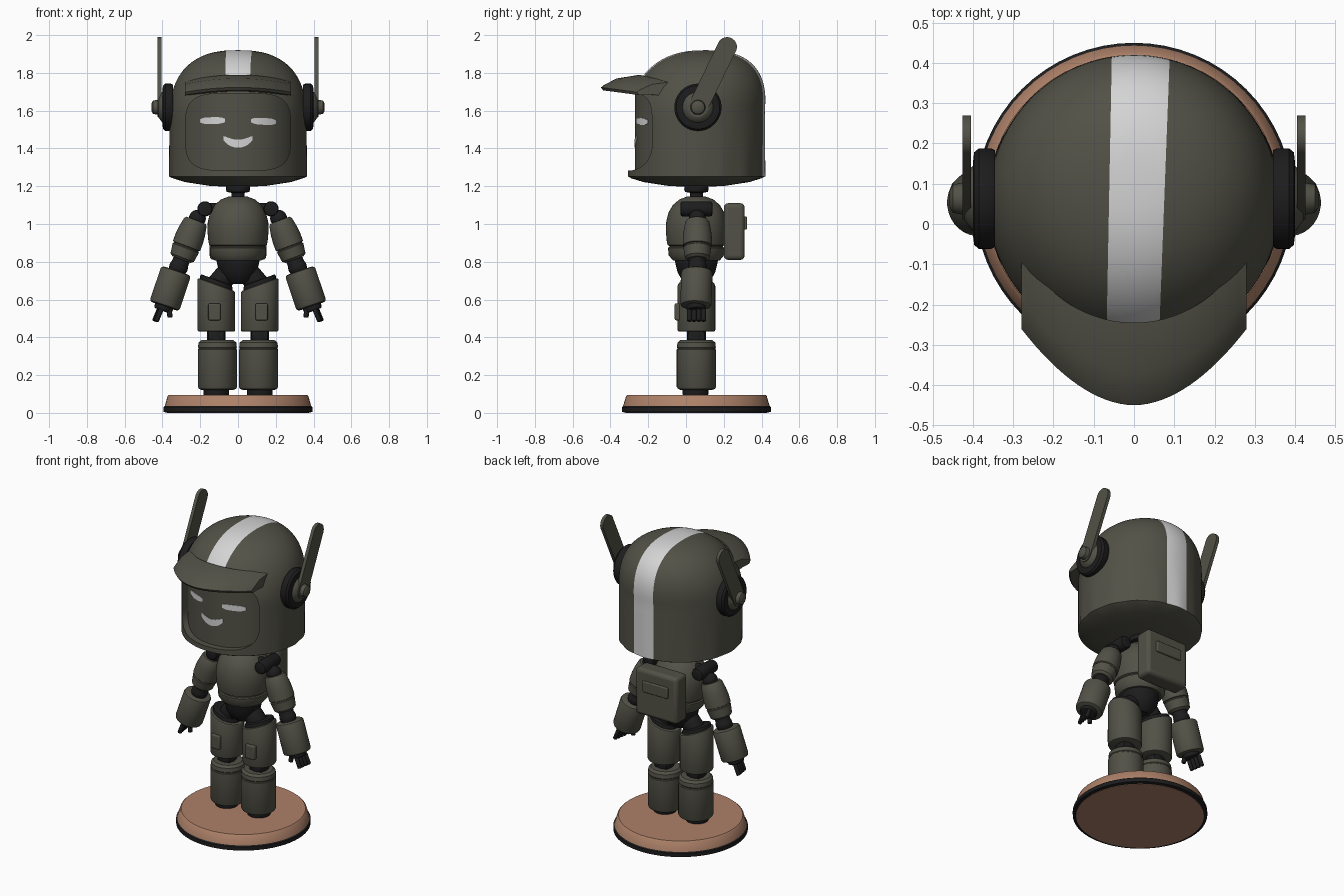
import bpy, bmesh, math
from mathutils import Vector

cube = bpy.data.objects.get("Cube")
if cube:
    bpy.data.objects.remove(cube, do_unlink=True)


def material(name, rgb):
    m = bpy.data.materials.new(name)
    m.use_nodes = True
    m.diffuse_color = (*rgb, 1)
    m.node_tree.nodes["Principled BSDF"].inputs["Base Color"].default_value = (*rgb, 1)
    return m


olive = material("olive", (0.085, 0.083, 0.063))
black = material("black", (0.012, 0.012, 0.013))
white = material("pale grey", (0.66, 0.66, 0.66))
tan = material("tan", (0.42, 0.22, 0.14))
CY = 0.055  # depth of the figure's axis


def activate(ob):
    bpy.ops.object.select_all(action="DESELECT")
    ob.select_set(True)
    bpy.context.view_layer.objects.active = ob


def loft(name, rings, mat, loop=True, angle=35):
    """Skin a list of point rings; closed rings get end caps."""
    bm = bmesh.new()
    vs = [[bm.verts.new(p) for p in ring] for ring in rings]
    n = len(vs[0])
    for a, b in zip(vs, vs[1:]):
        for i in range(n if loop else n - 1):
            j = (i + 1) % n
            bm.faces.new((a[i], a[j], b[j], b[i]))
    if loop:
        bm.faces.new(vs[0])
        bm.faces.new(vs[-1])
        bmesh.ops.recalc_face_normals(bm, faces=bm.faces)
    me = bpy.data.meshes.new(name)
    bm.to_mesh(me)
    bm.free()
    me.materials.append(mat)
    ob = bpy.data.objects.new(name, me)
    bpy.context.collection.objects.link(ob)
    activate(ob)
    bpy.ops.object.shade_smooth_by_angle(angle=math.radians(angle))
    return ob


def lathe(name, profile, mat, at=(0, CY, 0), axis=(0, 0, 1), seg=32):
    """Turn (radius, height) points about an axis."""
    q = Vector(axis).to_track_quat("Z", "Y")
    rings = [[Vector(at) + q @ Vector((r * math.cos(math.tau * i / seg),
                                       r * math.sin(math.tau * i / seg), h))
              for i in range(seg)] for r, h in profile]
    return loft(name, rings, mat)


def rod(name, a, b, r, mat, bev=0.012, seg=24):
    """Bevelled cylinder between two points."""
    d = Vector(b) - Vector(a)
    L = d.length
    prof = [(r - bev, 0), (r - bev * .3, bev * .3), (r, bev), (r, L - bev),
            (r - bev * .3, L - bev * .3), (r - bev, L)]
    return lathe(name, prof, mat, a, d, seg)


def ball(name, at, r, mat):
    prof = [(max(r * math.cos(t * math.pi / 12), .001), r * math.sin(t * math.pi / 12))
            for t in range(-6, 7)]
    return lathe(name, prof, mat, at, seg=20)


def box(name, at, size, mat, bevel):
    x, y, z = [s / 2 for s in size]
    rings = [[Vector(at) + Vector(p) for p in
              ((-x, -y, k), (x, -y, k), (x, y, k), (-x, y, k))] for k in (-z, z)]
    ob = loft(name, rings, mat)
    mod = ob.modifiers.new("rounding", "BEVEL")
    mod.width, mod.segments = bevel, 3
    return ob


# Display base
lathe("base_rim", [(.38, 0.002), (.395, .006), (.395, .03), (.388, .036)], black, seg=64)
lathe("base_plinth", [(.375, 0), (.375, .03), (.388, .036), (.372, .09), (.365, .096)], tan, seg=64)

# Helmet shell with a domed top and a softly pleated skirt
profile = [(.01, 1.195), (.15, 1.202), (.28, 1.222), (.345, 1.242), (.363, 1.252)]
profile += [(.363, 1.28 + .03 * i) for i in range(9)]
for i in range(25):
    a = math.radians(89.5 * i / 24)
    profile.append((.363 * math.cos(a) ** .8, 1.55 + .37 * math.sin(a) ** .8))
helmet = lathe("helmet", profile, olive, seg=112)
for v in helmet.data.vertices:
    t = min(max((v.co.z - 1.6) / .32, 0), 1)
    skirt = max(0, 1.55 - v.co.z) / .3
    if v.co.z > 1.251 and v.co.y > -.1:
        k = 1 + .006 * skirt * math.cos(16 * math.atan2(v.co.y - CY, v.co.x))
        v.co.x *= k
        v.co.y = CY + (v.co.y - CY) * k
    v.co.y += .05 * t

# Face opening cut from the front of the helmet
outline = []
for i in range(64):
    c, s = math.cos(math.tau * i / 64), math.sin(math.tau * i / 64)
    outline.append((.278 * math.copysign(abs(c) ** .5, c), 1.487 + .205 * math.copysign(abs(s) ** .5, s)))
cutter = loft("face_cutter", [[(x, y, z) for x, z in outline] for y in (-.6, -.06)], olive)
cutter.hide_render = True
activate(helmet)
cut = helmet.modifiers.new("opening", "BOOLEAN")
cut.operation, cut.object, cut.solver = "DIFFERENCE", cutter, "EXACT"
bpy.ops.object.modifier_apply(modifier=cut.name)
bpy.data.objects.remove(cutter, do_unlink=True)

# Racing stripe over the crown and down the back
helmet.data.materials.append(white)
edges = [(-.062, .019), (.075, .038)]
bm = bmesh.new()
bm.from_mesh(helmet.data)
for x0, slope in edges:
    bmesh.ops.bisect_plane(bm, geom=bm.verts[:] + bm.edges[:] + bm.faces[:],
                           plane_co=(x0, CY, 0), plane_no=(1, -slope, 0))
for f in bm.faces:
    c = f.calc_center_median()
    lo, hi = [x0 + slope * (c.y - CY) for x0, slope in edges]
    if lo < c.x < hi and c.z > 1.252 and (c.z > 1.74 or c.y > .1):
        f.material_index = 1
bm.to_mesh(helmet.data)
bm.free()
activate(helmet)
bpy.ops.object.shade_smooth_by_angle(angle=math.radians(35))

# Face surface, eyes and mouth
lathe("face", [(.32, 1.26), (.325, 1.265), (.325, 1.705), (.32, 1.71)], olive, seg=96)


def decal(name, x0, x1, curve, half):
    """Thin curved plate lying on the face; curve gives its height at x."""
    cols = []
    for i in range(13):
        x = x0 + (x1 - x0) * i / 12
        h = half * (1 - abs(i / 6 - 1) ** 4 * .5)
        y = CY - math.sqrt(.328 ** 2 - x * x)
        cols.append([(x, y, curve(x) - h), (x, y, curve(x) + h),
                     (x, y + .005, curve(x) + h), (x, y + .005, curve(x) - h)])
    loft(name, cols, white)


decal("left_eye", .07, .2, lambda x: 1.55 - .05 * x, .018)
decal("right_eye", -.2, -.07, lambda x: 1.55 + .02 * x, .018)
decal("mouth", -.078, .078, lambda x: 1.425 + 5 * x * x, .021)

# Cap peak
cols = []
for i in range(33):
    u = i / 16 - 1
    x = .28 * u
    back = CY - math.sqrt(.3 ** 2 - x * x)
    front = -.45 + .19 * abs(u) ** 1.9
    zt, zf = 1.79 - .035 * u * u, 1.735 - .025 * u * u
    mid = (back * .4 + front * .6)
    cols.append([(x, back, zt), (x, mid, (zt + zf) / 2 + .008), (x, front + .015, zf),
                 (x, front, zf - .012), (x, front + .012, zf - .028),
                 (x, mid, 1.705 - .02 * u * u), (x, back, 1.7 - .03 * u * u)])
loft("visor", cols, olive)

# Neck and torso
lathe("neck", [(.05, 1.1), (.05, 1.13), (.035, 1.14), (.035, 1.165), (.06, 1.17),
               (.065, 1.185), (.06, 1.21)], black)
lathe("chest", [(.05, 1.145), (.09, 1.13), (.125, 1.1), (.148, 1.06), (.16, 1.01), (.162, .965),
                (.157, .91), (.152, .888), (.142, .884), (.142, .878), (.15, .874),
                (.147, .835), (.125, .808)], olive, seg=48)
lathe("pelvis", [(.115, .86), (.113, .8), (.1, .745), (.075, .7), (.05, .682)], black)

# Backpack
box("backpack", (0, .255, .96), (.3, .11, .3), olive, .022)
box("backpack_plate", (0, .313, 1.005), (.18, .02, .07), olive, .006)

for s, side in ((1, "left_"), (-1, "right_")):
    # Ear pieces and blade antennas
    lathe(side + "ear_pad", [(.12, 0), (.125, .01), (.125, .04), (.115, .052), (.09, .055)],
          black, (s * .345, .063, 1.618), (s, 0, 0), 40)
    lathe(side + "ear_cap", [(.085, 0), (.08, .012), (.055, .03), (.04, .034), (.035, .06), (.02, .068)],
          olive, (s * .39, .063, 1.618), (s, 0, 0))
    along = Vector((0, .16, .33)).normalized()
    across = Vector((0, along.z, -along.y))
    blade = []
    for i in range(24):
        a = math.tau * (i + .5) / 24
        blade.append(Vector((0, .063, 1.618)) + across * .052 * math.cos(a)
                     + along * (.052 * math.sin(a) + (.355 if a < math.pi else 0)))
    loft(side + "antenna", [[p + Vector((s * x, 0, 0)) for p in blade] for x in (.405, .426)], olive)

    # Shoulder joint and arm
    rod(side + "shoulder_joint", (s * .175, -.03, 1.08), (s * .175, .14, 1.08), .04, black)
    rod(side + "shoulder_bar", (s * .09, CY, 1.08), (s * .2, CY, 1.08), .03, black)
    ball(side + "shoulder_ball", (s * .215, .06, 1.03), .045, black)
    top, elbow = Vector((s * .222, .06, 1.02)), Vector((s * .3, .06, .81))
    lathe(side + "upper_arm", [(.055, 0), (.064, .012), (.073, .06), (.077, .1), (.077, .145), (.07, .148),
                               (.07, .153), (.074, .157), (.066, .21), (.052, .222)],
          olive, top, elbow - top)
    rod(side + "elbow", (s * .295, .06, .82), (s * .335, .057, .72), .045, black)
    ball(side + "elbow_ball", (s * .315, .06, .77), .05, black)
    rod(side + "forearm", (s * .327, .058, .752), (s * .39, .052, .565), .083, olive, .014, 32)

    # Hand
    rod(side + "palm", (s * .383, .053, .585), (s * .4, .053, .54), .05, black)
    for k in range(4):
        y = .018 + .025 * k
        out = .004 * k
        rod(side + "finger_%d" % (k + 1), (s * (.405 + out), y, .55),
            (s * (.432 + out), y, .485), .013, black, .005, 10)
    rod(side + "thumb", (s * .365, .03, .56), (s * .36, .025, .505), .014, black, .005, 10)

    # Leg, with thigh tops slanting down to the inside
    cx = s * .115
    rod(side + "hip", (s * .05, CY, .745), (cx, CY, .67), .06, black)
    for part, r, z0, z1, mat in (("thigh", .1, .43, .68, olive), ("thigh_collar", .085, .6, .705, black)):
        ob = rod(side + part, (cx, CY, z0), (cx, CY, z1), r, mat, .01, 36)
        for v in ob.data.vertices:
            if v.co.z > z1 - .03:
                v.co.z += .36 * (abs(v.co.x) - .115)
    box(side + "thigh_pocket", (s * .125, -.045, .535), (.065, .03, .09), olive, .008)
    rod(side + "knee_post", (cx, CY, .36), (cx, CY, .45), .05, black)
    rod(side + "knee_hinge", (cx - .045, CY, .405), (cx + .045, CY, .405), .048, black)
    lathe(side + "shin", [(.085, .122), (.098, .127), (.104, .138), (.104, .335), (.1, .338), (.1, .343),
                          (.103, .347), (.1, .372), (.085, .385)], olive, (s * .109, CY, 0), seg=36)
    rod(side + "foot", (cx, .05, .092), (cx, .05, .14), .068, black, .006)
